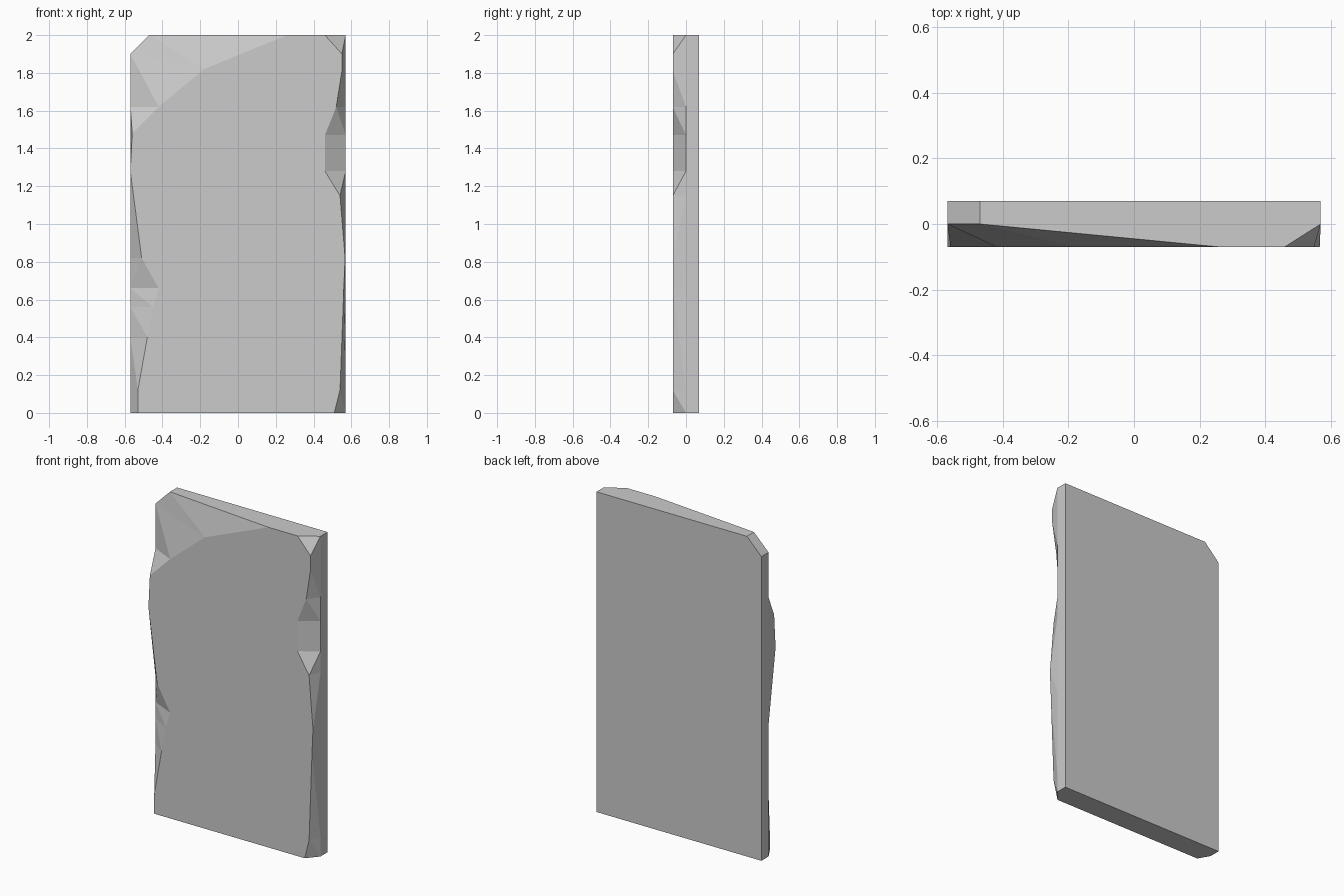
import bpy, bmesh

if "Cube" in bpy.data.objects:
    bpy.data.objects.remove(bpy.data.objects["Cube"])

FRONT, MID, BACK = -0.07, 0.0, 0.07
W = 0.57

# Chipped front outline (x, z), clockwise from bottom left
left = [(-0.53, 0), (-0.53, 0.12), (-0.48, 0.40), (-0.45, 0.56), (-0.42, 0.66),
        (-0.51, 0.82), (-0.57, 1.28), (-0.56, 1.48), (-0.42, 1.62)]
right = [(0.46, 2), (0.55, 1.9), (0.55, 1.81), (0.52, 1.62), (0.46, 1.47),
         (0.46, 1.28), (0.54, 1.15), (0.567, 0.82), (0.56, 0.66), (0.54, 0.12), (0.51, 0)]
chip_outline = left + [(-0.18, 1.82), (0.26, 2)] + right

# Matching sound outline: straight sides with one clipped top corner
slab_outline = ([(-W, z) for _, z in left] + [(-W, 1.9), (-0.47, 2)]
                + [(W, z) for _, z in right])

bm = bmesh.new()


def ring(points, y):
    return [bm.verts.new((x, y, z)) for x, z in points]


def bridge(a, b):
    n = len(a)
    return [bm.faces.new((a[i], a[(i + 1) % n], b[(i + 1) % n], b[i])) for i in range(n)]


front = ring(chip_outline, FRONT)
mid = ring(slab_outline, MID)
back = ring(slab_outline, BACK)

# Front and back faces, chipped bevel and straight walls
bm.faces.new(front)
bm.faces.new(list(reversed(back)))
chips = bridge(front, mid)
bridge(mid, back)

# Split the chips into flat facets and merge coplanar walls
bmesh.ops.triangulate(bm, faces=chips)
bmesh.ops.recalc_face_normals(bm, faces=bm.faces)
bmesh.ops.dissolve_limit(bm, angle_limit=0.005, verts=bm.verts, edges=bm.edges)

mesh = bpy.data.meshes.new("stone_slab")
bm.to_mesh(mesh)
bm.free()
slab = bpy.data.objects.new("stone_slab", mesh)
bpy.context.collection.objects.link(slab)
